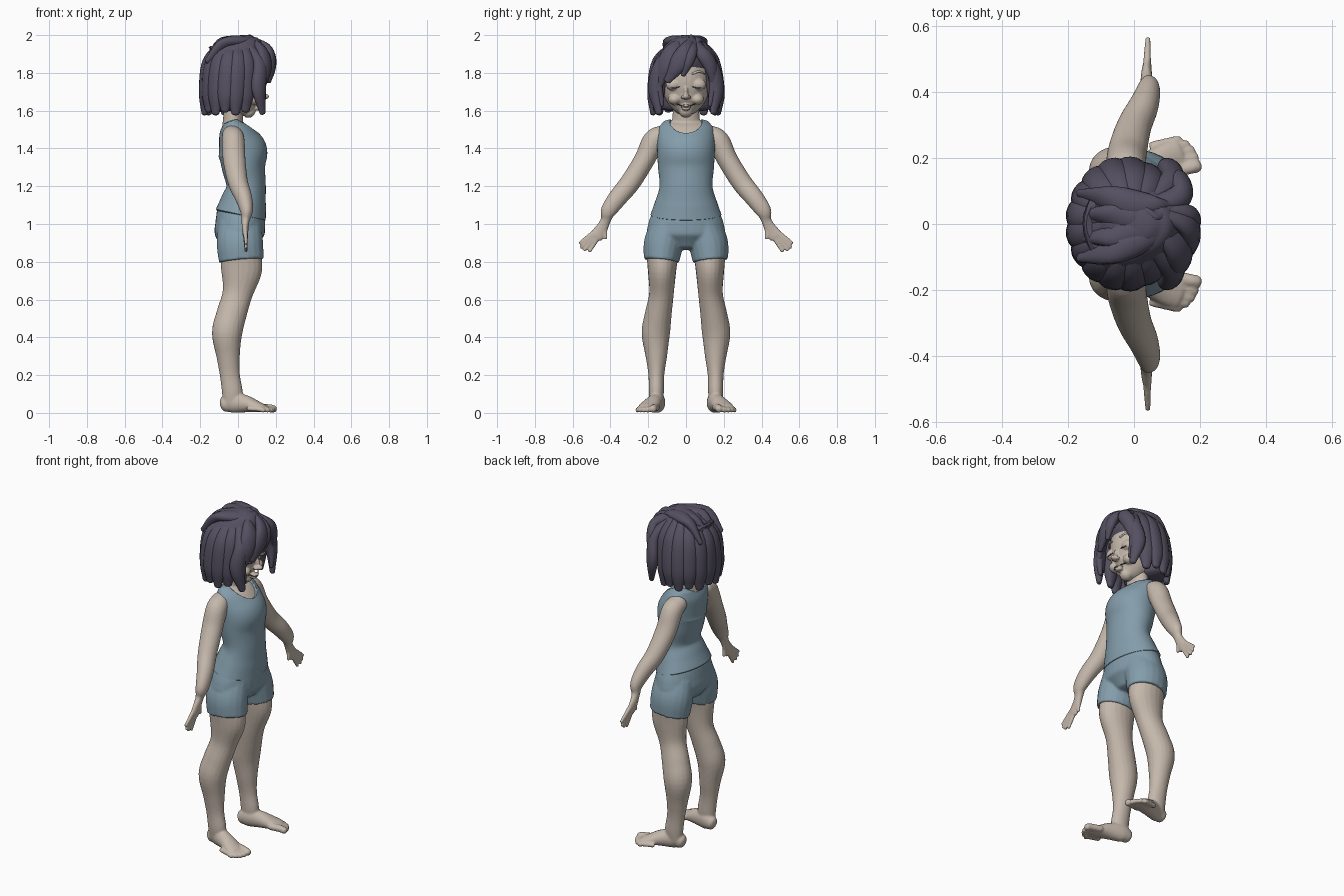
import bpy, bmesh, math
from mathutils import Vector, Matrix

old = bpy.data.objects.get("Cube")
if old:
    bpy.data.objects.remove(old, do_unlink=True)


def material(name, colour):
    mat = bpy.data.materials.new(name)
    mat.use_nodes = True
    mat.diffuse_color = (*colour, 1)
    mat.node_tree.nodes["Principled BSDF"].inputs["Base Color"].default_value = (*colour, 1)
    return mat


SKIN = material("warm grey skin", (0.56, 0.48, 0.41))
CLOTH = material("dusty blue cloth", (0.23, 0.34, 0.41))
HAIR = material("dark violet hair", (0.09, 0.08, 0.12))
AXIS_X, AXIS_Y = Vector((1, 0, 0)), Vector((0, 1, 0))


def flip(points, side):
    return [(p[0], p[1] * side, *p[2:]) for p in points]


def resample(points, steps):
    """Catmull-Rom spline through rings of (x, y, z, radius_u, radius_v)."""
    pts = [Vector(p) for p in points]
    pts = [pts[0] * 2 - pts[1]] + pts + [pts[-1] * 2 - pts[-2]]
    out = []
    for a, b, c, d in zip(pts, pts[1:], pts[2:], pts[3:]):
        for k in range(steps):
            t = k / steps
            out.append((b * 2 + (c - a) * t + (a * 2 - b * 5 + c * 4 - d) * t * t
                        + (b * 3 - a - c * 3 + d) * t ** 3) / 2)
    return out + [pts[-2]]


def tube(bm, points, ref=AXIS_X, cap=0.8, sides=20, steps=5):
    """Elliptical tube with domed ends; with no ref the rings face the head's axis."""
    rings = resample(points, steps)
    centres = [Vector(r[:3]) for r in rings]
    last = len(rings) - 1
    frames = []
    for i, r in enumerate(rings):
        tangent = (centres[min(i + 1, last)] - centres[max(i - 1, 0)]).normalized()
        frames.append((centres[i], tangent, max(r[3], 0.002), max(r[4], 0.002)))
    domes = []
    for (c, t, a, b), sign in ((frames[0], -1), (frames[-1], 1)):
        angles = [math.radians(g) for g in (25, 50, 70, 85)]
        domes.append([(c + t * sign * cap * min(a, b) * math.sin(g), t,
                       a * math.cos(g), b * math.cos(g)) for g in angles])
    if cap:
        frames = domes[0][::-1] + frames + domes[1]
    loops = []
    for c, t, a, b in frames:
        base = ref or Vector((c.x + 0.02, c.y, 0))
        u = (base - t * base.dot(t)).normalized()
        v = t.cross(u)
        angles = [math.tau * j / sides for j in range(sides)]
        loops.append([bm.verts.new(c + u * a * math.cos(g) + v * b * math.sin(g)) for g in angles])
    for low, high in zip(loops, loops[1:]):
        for j in range(sides):
            k = (j + 1) % sides
            bm.faces.new((low[j], low[k], high[k], high[j]))
    bm.faces.new(loops[0][::-1])
    bm.faces.new(loops[-1])


def ball(bm, centre, size):
    scale = Matrix.Diagonal((*size, 1))
    bmesh.ops.create_uvsphere(bm, u_segments=24, v_segments=16, radius=1,
                              matrix=Matrix.Translation(centre) @ scale)


def apply(obj, kind, **settings):
    mod = obj.modifiers.new(kind.title(), kind)
    for key, value in settings.items():
        setattr(mod, key, value)
    bpy.context.view_layer.objects.active = obj
    bpy.ops.object.modifier_apply(modifier=mod.name)


def finish(name, bm, mat, voxel=0, smooth=4):
    mesh = bpy.data.meshes.new(name)
    bm.to_mesh(mesh)
    bm.free()
    obj = bpy.data.objects.new(name, mesh)
    bpy.context.collection.objects.link(obj)
    bpy.ops.object.select_all(action="DESELECT")
    obj.select_set(True)
    if voxel:
        apply(obj, "REMESH", mode="VOXEL", voxel_size=voxel)
        apply(obj, "SMOOTH", iterations=smooth)
    bpy.context.view_layer.objects.active = obj
    bpy.ops.object.shade_smooth_by_angle(angle=math.radians(50))
    obj.data.materials.clear()
    obj.data.materials.append(mat)
    return obj


# Torso profile shared by the body and the tank top
torso = [(.015, 0, 1.05, .135, .188), (.03, 0, 1.12, .12, .163), (.043, 0, 1.2, .104, .14),
         (.03, 0, 1.3, .115, .148), (.025, 0, 1.38, .13, .152), (.005, 0, 1.44, .113, .154),
         (-.02, 0, 1.5, .085, .148), (-.035, 0, 1.54, .05, .12)]

# Body: torso and neck, then each arm, hand, leg and foot fused together
body = bmesh.new()
tube(body, [(x, y, z - .005, a - .01, b - .01) for x, y, z, a, b in torso], cap=.2, sides=32)
tube(body, [(-.03, 0, 1.46, .065, .085), (-.028, 0, 1.53, .054, .075), (-.02, 0, 1.64, .052, .068)])
arm = [(-.03, .12, 1.475, .055, .05), (-.025, .17, 1.44, .06, .06), (-.02, .22, 1.34, .06, .055),
       (0, .295, 1.22, .053, .054), (.03, .36, 1.14, .045, .05), (.045, .41, 1.07, .034, .042),
       (.04, .425, 1.02, .022, .027), (.038, .45, .97, .017, .034), (.04, .475, .935, .014, .038)]
fingers = [((.43, .985), (.425, .925)), ((.465, .93), (.51, .855)), ((.48, .93), (.538, .862)),
           ((.49, .94), (.556, .877)), ((.495, .95), (.562, .9))]
leg = [(.015, .125, .84, .108, .085), (.018, .127, .75, .108, .075), (-.003, .13, .63, .08, .065),
       (-.035, .147, .52, .08, .071), (-.058, .16, .42, .08, .075), (-.052, .157, .3, .062, .057),
       (-.043, .157, .2, .053, .042), (-.03, .157, .11, .055, .04), (-.03, .155, .05, .05, .035)]
foot = [(-.075, .145, .045, .034, .04), (-.03, .15, .055, .04, .055), (.04, .172, .048, .045, .046),
        (.1, .195, .034, .052, .03), (.14, .208, .024, .05, .02)]
toes = [(.19, .175, .02), (.185, .203, .015), (.175, .224, .014), (.158, .242, .014), (.135, .256, .013)]
for side in (1, -1):
    tube(body, flip(arm, side))
    for (y0, z0), (y1, z1) in fingers:
        tube(body, flip([(.04, y0, z0, .012, .013), (.042, y1, z1, .009, .009)], side), sides=12)
    tube(body, flip(leg, side))
    tube(body, flip(foot, side), ref=AXIS_Y, cap=.6)
    for x, y, r in toes:
        tube(body, flip([(x - .08, y - .018, r + .01, r, r), (x - .02, y - .004, r + .006, r, r),
                         (x, y, r, r, r)], side), ref=AXIS_Y, sides=12)
finish("body", body, SKIN, voxel=.006)

# Head with jaw, nose, cheeks, lids and lips
head = bmesh.new()
tube(head, [(.06, 0, 1.592, .035, .035), (.04, 0, 1.625, .082, .08), (.018, 0, 1.68, .112, .115),
            (.002, 0, 1.76, .132, .128), (-.01, 0, 1.86, .128, .122), (-.02, 0, 1.92, .09, .09)], sides=32)
ball(head, (.137, 0, 1.675), (.028, .018, .016))
ball(head, (.125, 0, 1.7), (.02, .011, .03))
ball(head, (.113, 0, 1.624), (.02, .03, .008))
ball(head, (.108, 0, 1.61), (.02, .024, .009))
for side in (1, -1):
    ball(head, (.1, .066 * side, 1.738), (.031, .04, .032))
    ball(head, (.08, .06 * side, 1.66), (.04, .035, .03))
    ball(head, (.132, .016 * side, 1.671), (.014, .01, .01))
    ball(head, (-.01, .128 * side, 1.71), (.025, .015, .035))
finish("head", head, SKIN, voxel=.005, smooth=2)

# Thin brows, lash lines and smile
brows, lashes, smile = bmesh.new(), bmesh.new(), bmesh.new()
for side in (1, -1):
    brow = [(.13, .035, 1.795, .004, .005), (.118, .07, 1.808, .004, .006), (.094, .1, 1.795, .003, .003)]
    lash = [(.122, .032, 1.728, .003, .002), (.129, .066, 1.719, .004, .003), (.1, .104, 1.732, .003, .002)]
    tube(brows, flip(brow, side), sides=8)
    tube(lashes, flip(lash, side), sides=8)
tube(smile, [(.1, -.048, 1.636, .003, .002), (.13, 0, 1.619, .003, .002), (.1, .048, 1.636, .003, .002)], sides=8)
finish("eyebrows", brows, SKIN)
finish("eyelashes", lashes, HAIR)
finish("smile_line", smile, HAIR)

# Shorts: hips and two short legs fused, with open-cut hems
shorts = bmesh.new()
tube(shorts, [(.015, 0, 1.065, .127, .178), (.012, 0, 1, .132, .2), (.008, 0, .94, .13, .2),
              (.01, 0, .88, .09, .11)], cap=.2, sides=32)
for side in (1, -1):
    tube(shorts, flip([(.01, .09, 1, .115, .09), (.01, .118, .9, .123, .104),
                       (.018, .13, .805, .119, .094)], side), cap=0)
finish("shorts", shorts, CLOTH, voxel=.007, smooth=5)

# Tank top with scooped neckline and armholes
top = bmesh.new()
tube(top, torso, cap=.2, sides=48)
tank = finish("tank_top", top, CLOTH)
cuts = [((.03, 0, 1.56), (.13, .088, .1))]
cuts += [((-.02, side * .2, 1.42), (.08, .06, .115)) for side in (1, -1)]
for centre, size in cuts:
    cutter_mesh = bmesh.new()
    ball(cutter_mesh, centre, size)
    cutter = finish("cutter", cutter_mesh, CLOTH)
    apply(tank, "BOOLEAN", operation="DIFFERENCE", object=cutter, solver="EXACT")
    bpy.data.objects.remove(cutter, do_unlink=True)

# Hair bulk behind and above the face
hair = bmesh.new()
tube(hair, [(-.09, 0, 1.62, .09, .15), (-.085, 0, 1.7, .105, .165), (-.06, 0, 1.8, .12, .165),
            (-.015, 0, 1.88, .15, .148), (-.005, 0, 1.94, .14, .115), (-.01, 0, 1.975, .09, .07)],
     cap=.3, sides=32)
finish("hair_bulk", hair, HAIR)


# Locks: each sweeps through its points, swelling then tapering
def lock(bm, points, depth, width):
    swell = (.6, .95, 1, .45)
    tube(bm, [(*p, depth * s, width * s) for p, s in zip(points, swell)], ref=None, sides=16, steps=6)


back = bmesh.new()
count = 12
for i in range(count):
    g = math.radians(62 + 236 * i / (count - 1))
    c, s = math.cos(g), math.sin(g)
    drop = .015 * (i % 2)
    lock(back, [(.07 * c, .02 + .06 * s, 1.955), (.14 * c - .015, .145 * s, 1.86),
                (.145 * c - .028, .17 * s, 1.7), (.15 * c - .03, .175 * s, 1.588 + drop)], .036, .05)
finish("back_locks", back, HAIR)

front = bmesh.new()
for side in (1, -1):
    lock(front, flip([(.05, .06, 1.95), (.115, .13, 1.85), (.11, .165, 1.72), (.13, .145, 1.59)], side), .032, .042)
    lock(front, flip([(.08, .06, 1.93), (.13, .11, 1.86), (.125, .145, 1.76), (.135, .128, 1.63)], side), .024, .026)
finish("face_framing_locks", front, HAIR)

# Fringe swept sideways from an off-centre parting
fringe = bmesh.new()
lock(fringe, [(.05, .045, 1.965), (.15, .01, 1.92), (.172, -.04, 1.85), (.16, -.1, 1.76)], .03, .05)
lock(fringe, [(.06, .05, 1.965), (.155, .035, 1.92), (.18, .012, 1.86), (.178, -.015, 1.79)], .024, .03)
lock(fringe, [(.03, .03, 1.965), (.12, -.06, 1.92), (.14, -.11, 1.84), (.125, -.15, 1.72)], .032, .05)
lock(fringe, [(.05, .06, 1.96), (.14, .085, 1.91), (.14, .128, 1.84), (.13, .15, 1.74)], .03, .04)
finish("fringe", fringe, HAIR)

# Crown strands running back from the parting
crown = bmesh.new()
for y, spread in ((.05, .09), (.02, .03), (-.01, -.04), (-.03, -.1)):
    lock(crown, [(.1, .05, 1.94), (.04, y, 1.966), (-.07, spread * .8, 1.955), (-.16, spread, 1.86)], .045, .03)
finish("crown_strands", crown, HAIR)
